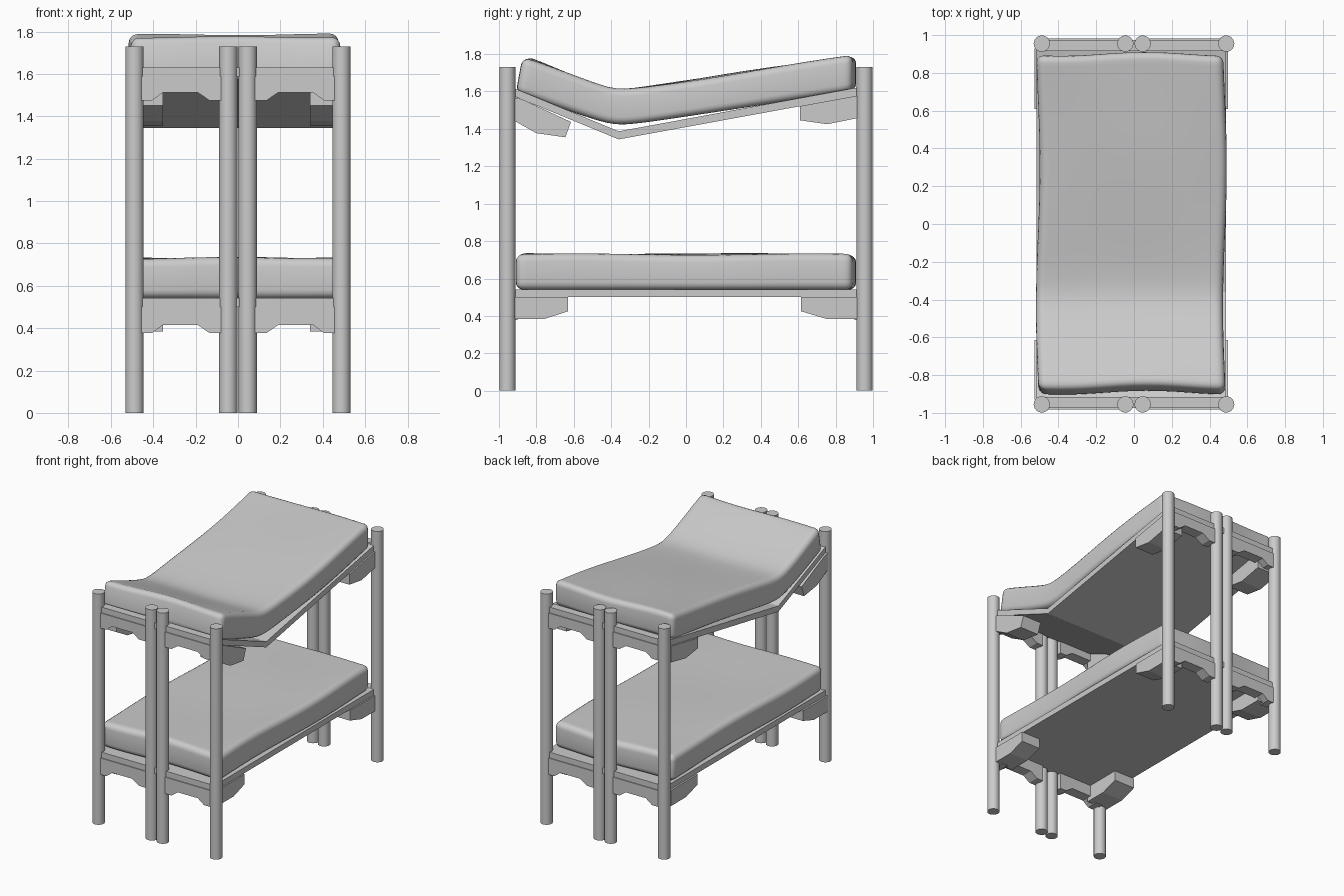
import bpy, bmesh, math
from mathutils import Vector

if "Cube" in bpy.data.objects:
    bpy.data.objects.remove(bpy.data.objects["Cube"])


def finish(name, bm, smooth=False):
    bmesh.ops.recalc_face_normals(bm, faces=bm.faces[:])
    me = bpy.data.meshes.new(name)
    bm.to_mesh(me)
    bm.free()
    ob = bpy.data.objects.new(name, me)
    bpy.context.collection.objects.link(ob)
    if smooth:
        bpy.ops.object.select_all(action='DESELECT')
        ob.select_set(True)
        bpy.context.view_layer.objects.active = ob
        bpy.ops.object.shade_smooth_by_angle(angle=math.radians(40))
    return ob


def prism(name, outline, axis, a, b):
    """Extrude a 2D outline (y,z) along x, or (x,z) along y, from a to b."""
    bm = bmesh.new()
    put = (lambda p, t: (t, p[0], p[1])) if axis == 'x' else (lambda p, t: (p[0], t, p[1]))
    lo = [bm.verts.new(put(p, a)) for p in outline]
    hi = [bm.verts.new(put(p, b)) for p in outline]
    bm.faces.new(lo)
    bm.faces.new(hi)
    n = len(outline)
    for i in range(n):
        j = (i + 1) % n
        bm.faces.new((lo[i], lo[j], hi[j], hi[i]))
    return finish(name, bm)


def mattress(name, deform):
    """Rounded slab, sliced so that it can bend and ripple softly."""
    bm = bmesh.new()
    bmesh.ops.create_cube(bm, size=1)
    for v in bm.verts:
        v.co = Vector((v.co.x * 0.99, v.co.y * 1.80, (v.co.z + 0.5) * 0.19))
    bmesh.ops.bevel(bm, geom=bm.edges[:], offset=0.04, segments=4,
                    profile=0.5, affect='EDGES')
    for axis, half, n in ((0, 0.44, 12), (1, 0.84, 36)):
        for i in range(n + 1):
            co, no = Vector((0, 0, 0)), Vector((0, 0, 0))
            co[axis] = -half + 2 * half * i / n
            no[axis] = 1
            bmesh.ops.bisect_plane(bm, geom=bm.verts[:] + bm.edges[:] + bm.faces[:],
                                   plane_co=co, plane_no=no)
    for v in bm.verts:
        x, y, z = v.co
        t = z / 0.19
        v.co.x += -0.014 + 0.010 * math.sin(4.2 * y + 0.3)
        v.co.y += 0.010 * math.sin(7 * x + 1.0) * (abs(y) / 0.9) ** 4
        v.co.z += t * 0.006 * math.sin(5 * y + 3 * x) * math.cos(5 * x)
        deform(v.co, y, t)
    return finish(name, bm, True)


# Round posts: an outer and an inner pair at each end
for sy in (-1, 1):
    for x in (-0.488, -0.046, 0.046, 0.488):
        bm = bmesh.new()
        bmesh.ops.create_cone(bm, cap_ends=True, segments=24, radius1=0.043,
                              radius2=0.043, depth=1.73)
        bmesh.ops.translate(bm, verts=bm.verts[:], vec=(x, sy * 0.955, 0.865))
        finish('post', bm, True)

# Bed boards: flat below, bent above
X0, X1 = -0.515, 0.487
prism('lower_board', [(-0.92, 0.50), (0.92, 0.50), (0.92, 0.542), (-0.92, 0.542)], 'x', X0, X1)
prism('upper_board', [(-0.92, 1.575), (-0.36, 1.344), (0.92, 1.578),
                      (0.92, 1.622), (-0.36, 1.387), (-0.92, 1.618)], 'x', X0, X1)

# End rails and arched brackets between the posts
for level, z in (('lower', 0.50), ('upper', 1.588)):
    drop = 0.123 if level == 'lower' else 0.113
    arch = 0.085 if level == 'lower' else 0.076
    for sy in (-1, 1):
        prism(level + '_end_rail', [(-0.49, z), (0.49, z), (0.49, z + 0.043), (-0.49, z + 0.043)],
              'y', sy * 0.915, sy * 0.975)
        for sx in (-1, 1):
            pts = [(0.46, 0), (0.46, -drop), (0.405, -drop), (0.355, -arch),
                   (0.19, -arch), (0.135, -drop), (0.08, -drop), (0.08, 0)]
            prism(level + '_end_bracket', [(sx * px, z + pz) for px, pz in pts],
                  'y', sy * 0.90, sy * 0.982)

# Side brackets under each corner of the boards
side_profiles = {
    'lower_front': [(-0.93, 0.50), (-0.93, 0.383), (-0.76, 0.383), (-0.63, 0.425), (-0.63, 0.50)],
    'lower_back': [(0.93, 0.50), (0.93, 0.383), (0.755, 0.383), (0.615, 0.425), (0.615, 0.50)],
    'upper_front': [(-0.88, 1.56), (-0.93, 1.57), (-0.93, 1.45), (-0.80, 1.377),
                    (-0.645, 1.355), (-0.615, 1.437)],
    'upper_back': [(0.93, 1.58), (0.93, 1.46), (0.755, 1.425), (0.61, 1.446), (0.61, 1.522)],
}
for name, outline in side_profiles.items():
    prism(name + '_left_bracket', outline, 'x', -0.528, -0.355)
    prism(name + '_right_bracket', outline, 'x', 0.34, 0.497)


# Mattresses
def lie_flat(co, y, t):
    co.z += 0.54


def follow_bend(co, y, t):
    d = y + 0.38
    co.z += 1.405 - 0.1025 * d + 0.2575 * math.sqrt(d * d + 0.0064)
    co.y += t * (0.035 if y < -0.8 else 0.035 * max(0, -d) / 0.42)


mattress('lower_mattress', lie_flat)
mattress('upper_mattress', follow_bend)
